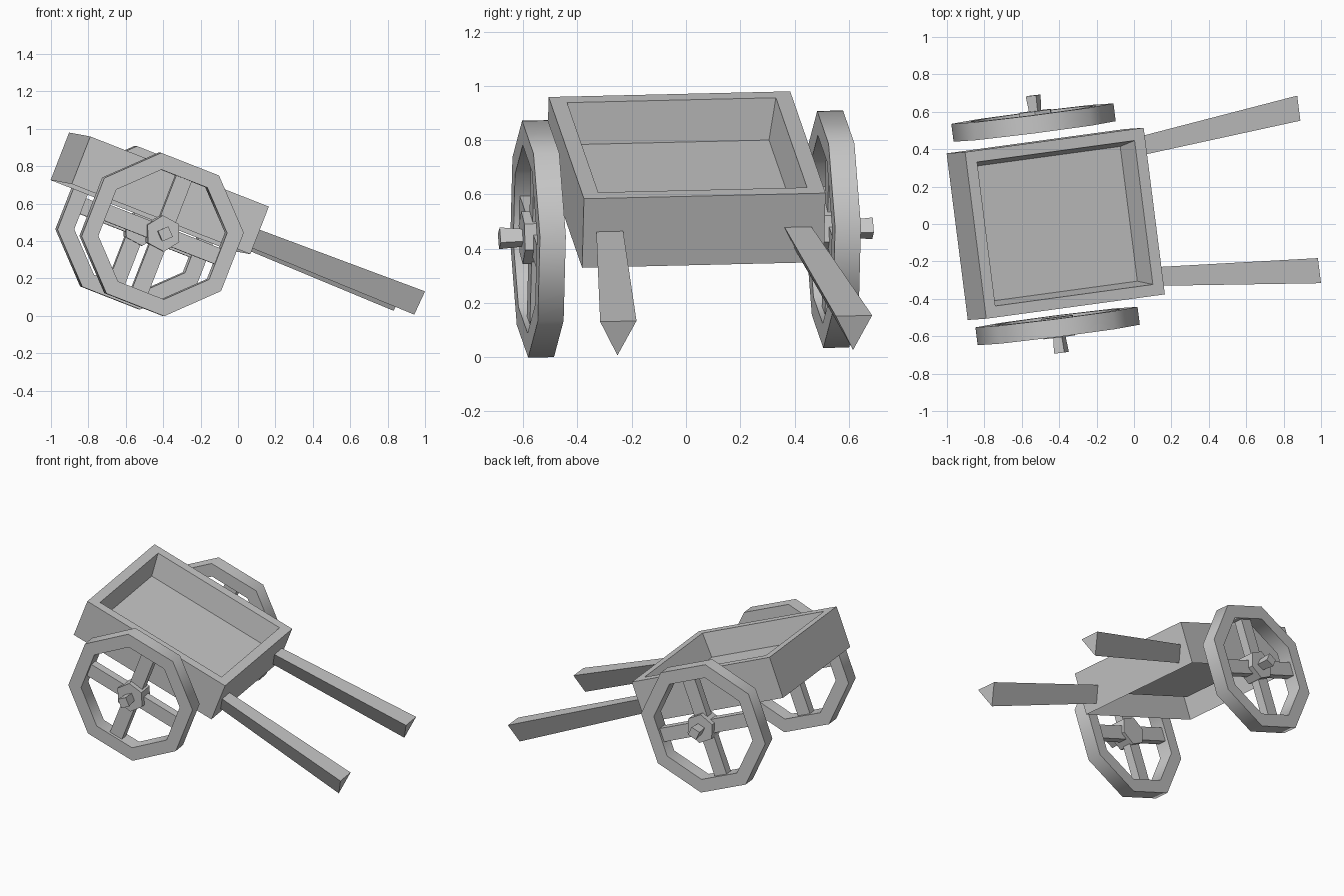
import bpy
import bmesh
from math import cos, sin, pi, radians
from mathutils import Vector, Matrix

if "Cube" in bpy.data.objects:
    bpy.data.objects.remove(bpy.data.objects["Cube"], do_unlink=True)

# Single plain material
grey = bpy.data.materials.new("plain_grey")
grey.use_nodes = True
COLOR = (0.58, 0.58, 0.58, 1)
grey.diffuse_color = COLOR
grey.node_tree.nodes["Principled BSDF"].inputs["Base Color"].default_value = COLOR

# The cart rests tipped on its handles: local axes are length, width, up
length_axis = Vector((0.924, 0.126, -0.363)).normalized()
up_axis = length_axis.cross(Vector((-0.123, 0.992, 0.022))).normalized()
width_axis = up_axis.cross(length_axis)
TILT = Matrix((length_axis, width_axis, up_axis)).transposed().to_4x4()
TILT.translation = (-0.369, 0.004, 0.782)


def loft(name, sections, start_cap=True, closed=False, smooth=False):
    """Bridge successive cross-sections, capping the ends unless closed."""
    bm = bmesh.new()
    rings = [[bm.verts.new(p) for p in s] for s in sections]
    pairs = list(zip(rings, rings[1:]))
    if closed:
        pairs.append((rings[-1], rings[0]))
    else:
        bm.faces.new(rings[-1])
        if start_cap:
            bm.faces.new(rings[0])
    for a, b in pairs:
        n = len(a)
        for i in range(n):
            j = (i + 1) % n
            bm.faces.new((a[i], a[j], b[j], b[i]))
    bmesh.ops.recalc_face_normals(bm, faces=bm.faces)
    mesh = bpy.data.meshes.new(name)
    bm.to_mesh(mesh)
    bm.free()
    mesh.materials.append(grey)
    obj = bpy.data.objects.new(name, mesh)
    bpy.context.collection.objects.link(obj)
    obj.matrix_world = TILT
    if smooth:
        bpy.ops.object.select_all(action="DESELECT")
        obj.select_set(True)
        bpy.context.view_layer.objects.active = obj
        bpy.ops.object.shade_smooth_by_angle(angle=radians(50))


def rectangle(hx, hy, z):
    return [(-hx, -hy, z), (hx, -hy, z), (hx, hy, z), (-hx, hy, z)]


def polygon(sides, radius, centre, v, phase=0):
    """Regular polygon across the wheel axis, at width position v."""
    angles = [phase + 2 * pi * i / sides for i in range(sides)]
    return [(centre.x + radius * cos(a), v, centre.z + radius * sin(a)) for a in angles]


def triangle(u, v, w, width, depth):
    return [(u, v - width / 2, w), (u, v + width / 2, w), (u, v, w - depth)]


# Tray with thick walls, sloped inside and hollow underneath
HL, HW, HEIGHT, WALL = 0.517, 0.449, 0.273, 0.061
loft("cart_tray", [
    rectangle(HL, HW, -HEIGHT),
    rectangle(HL, HW, 0),
    rectangle(HL - WALL, HW - WALL, 0),
    rectangle(HL - WALL - 0.025, HW - WALL - 0.025, -0.157),
], start_cap=False)

OUTER, INNER, HALF = 0.437, 0.347, 0.048

for side, label, u, w, peg_shift in ((-1, "right", 0.02, -0.35, 0.0),
                                     (1, "left", 0.025, -0.337, 0.015)):
    centre = Vector((u, side * 0.548, w))
    axle = centre + Vector((peg_shift, 0, 0.006))

    # Triangular handle, splayed and widening to its end
    loft(label + "_handle", [
        triangle(HL, side * 0.35, -0.132, 0.1, 0.105),
        triangle(1.46, side * 0.438, -0.118, 0.135, 0.135),
    ])

    # Eight-sided rim
    v0, v1 = centre.y - side * HALF, centre.y + side * HALF
    loft(label + "_wheel_rim", [
        polygon(8, r, centre, v, pi / 8)
        for r, v in ((OUTER, v0), (OUTER, v1), (INNER, v1), (INNER, v0))
    ], closed=True, smooth=True)

    # Six-sided hub and flared axle peg
    loft(label + "_wheel_hub", [polygon(6, 0.097, axle, v, radians(53))
                                for v in (v0, v1 + side * 0.012)])
    loft(label + "_axle_peg", [polygon(4, 0.03, axle, centre.y),
                               polygon(4, 0.043, axle, side * 0.692)])

    # Four spokes along the tray's axes
    for k in range(4):
        turn = Matrix.Rotation(k * pi / 2, 4, "Y")
        loft(f"{label}_spoke_{k + 1}", [
            [centre + turn @ Vector(p) for p in rectangle(0.045, 0.028, z)]
            for z in (0.05, 0.33)
        ])
